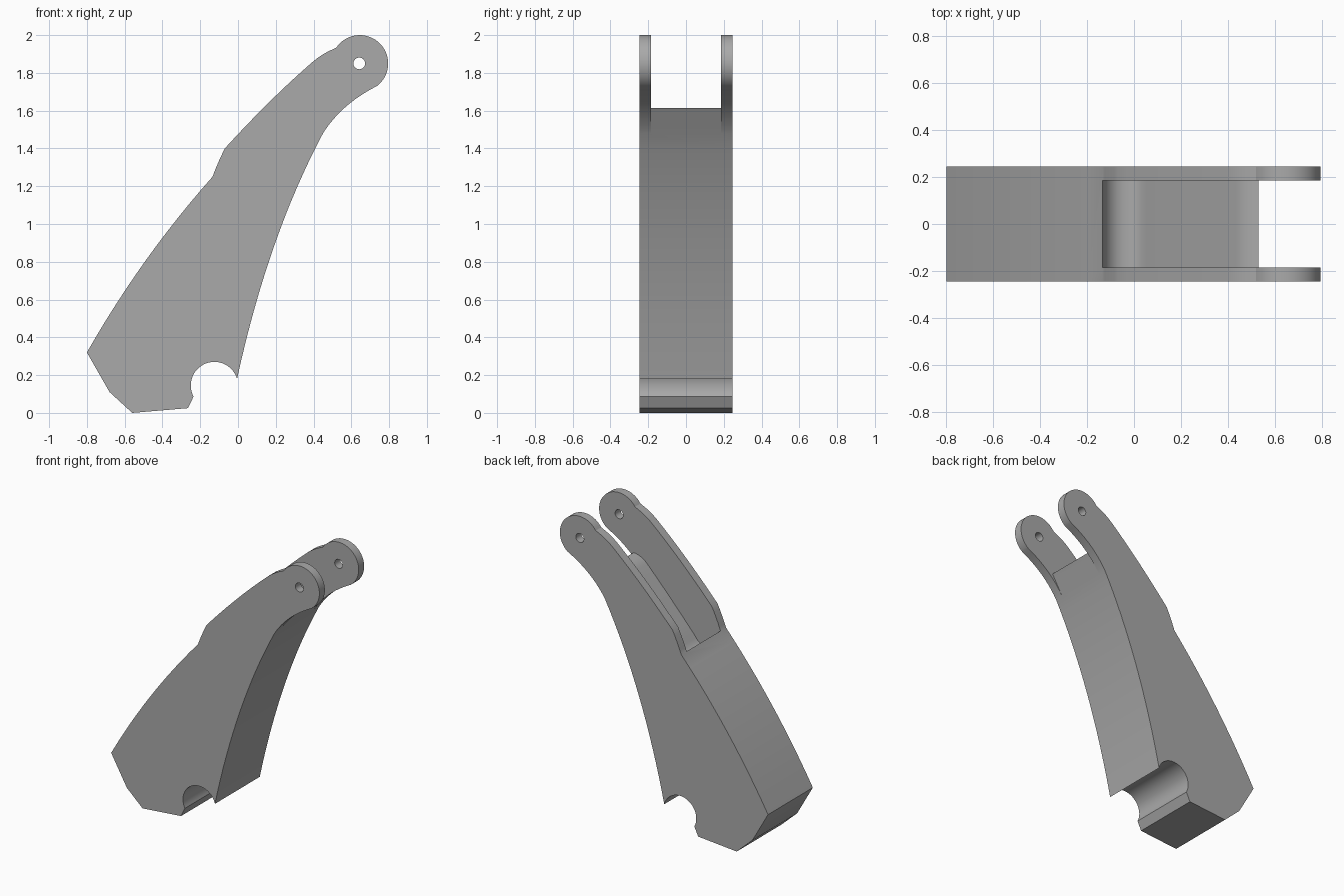
import bpy
import bmesh
from math import cos, sin, radians
from mathutils import Vector

if "Cube" in bpy.data.objects:
    bpy.data.objects.remove(bpy.data.objects["Cube"])

HALF_WIDTH = 0.245
HALF_SLOT = 0.185

grey = bpy.data.materials.new("plain grey")
grey.use_nodes = True
grey.diffuse_color = (0.4, 0.4, 0.4, 1)
grey.node_tree.nodes["Principled BSDF"].inputs["Base Color"].default_value = (0.4, 0.4, 0.4, 1)


def bend(start, middle, end, steps=12):
    """Smooth curve through three points, without the last one."""
    a, m, b = Vector(start), Vector(middle), Vector(end)
    c = 2 * m - (a + b) / 2
    ts = [i / steps for i in range(steps)]
    return [(1 - t) ** 2 * a + 2 * t * (1 - t) * c + t * t * b for t in ts]


def arc(cx, cz, r, start, end, steps=32):
    """Circular arc between two angles in degrees."""
    angles = [radians(start + (end - start) * i / steps) for i in range(steps + 1)]
    return [(cx + r * cos(a), cz + r * sin(a)) for a in angles]


def extrude(name, outline, half):
    """Solid made by extruding an x-z outline along y."""
    bm = bmesh.new()
    face = bm.faces.new([bm.verts.new((p[0], -half, p[1])) for p in outline])
    out = bmesh.ops.extrude_face_region(bm, geom=[face])
    moved = [v for v in out["geom"] if isinstance(v, bmesh.types.BMVert)]
    bmesh.ops.translate(bm, verts=moved, vec=(0, 2 * half, 0))
    bmesh.ops.recalc_face_normals(bm, faces=bm.faces)
    mesh = bpy.data.meshes.new(name)
    bm.to_mesh(mesh)
    bm.free()
    mesh.materials.append(grey)
    obj = bpy.data.objects.new(name, mesh)
    bpy.context.collection.objects.link(obj)
    return obj


def cut(target, cutter):
    mod = target.modifiers.new("cut", "BOOLEAN")
    mod.operation = "DIFFERENCE"
    mod.solver = "EXACT"
    mod.object = cutter
    bpy.context.view_layer.objects.active = target
    bpy.ops.object.modifier_apply(modifier=mod.name)
    bpy.data.objects.remove(cutter)


# Arm outline: back edge, shoulder step, rounded tip, front edge, round notch, foot
outline = bend((-0.8, 0.32), (-0.49, 0.805), (-0.135, 1.25))
outline += bend((-0.135, 1.25), (-0.107, 1.32), (-0.07, 1.4), 5)
outline += bend((-0.07, 1.4), (0.16, 1.64), (0.38, 1.845))
outline += bend((0.38, 1.845), (0.445, 1.895), (0.515, 1.93), 6)
outline += arc(0.645, 1.85, 0.15, 146, -48)
outline += bend((0.735, 1.73), (0.57, 1.62), (0.45, 1.48))
outline += bend((0.45, 1.48), (0.19, 0.88), (-0.005, 0.18), 16)
outline += arc(-0.125, 0.145, 0.125, 16, 208)
outline += [(-0.265, 0.025), (-0.56, 0), (-0.68, 0.11)]
arm = extrude("arm", outline, HALF_WIDTH)

# Slot between the prongs: round pocket, sloping floor and open top
slot = bend((-0.135, 1.25), (-0.122, 1.165), (-0.07, 1.115), 8)
slot += bend((-0.07, 1.115), (0.005, 1.115), (0.065, 1.17), 8)
slot += bend((0.065, 1.17), (0.255, 1.382), (0.43, 1.568), 8)
slot += bend((0.43, 1.568), (0.475, 1.6), (0.53, 1.615), 5)
slot += [(0.53, 1.615), (0.45, 1.48), (1, 1.4), (1, 2.2), (-0.3, 2.2), (-0.3, 1.22)]
cut(arm, extrude("slot_cutter", slot, HALF_SLOT))

# Pin hole through both prongs
cut(arm, extrude("pin_hole_cutter", arc(0.642, 1.85, 0.031, 0, 345, 23), 0.4))

# Smooth curves with crisp corners
bpy.ops.object.select_all(action="DESELECT")
arm.select_set(True)
bpy.context.view_layer.objects.active = arm
bpy.ops.object.shade_smooth_by_angle(angle=radians(22))
